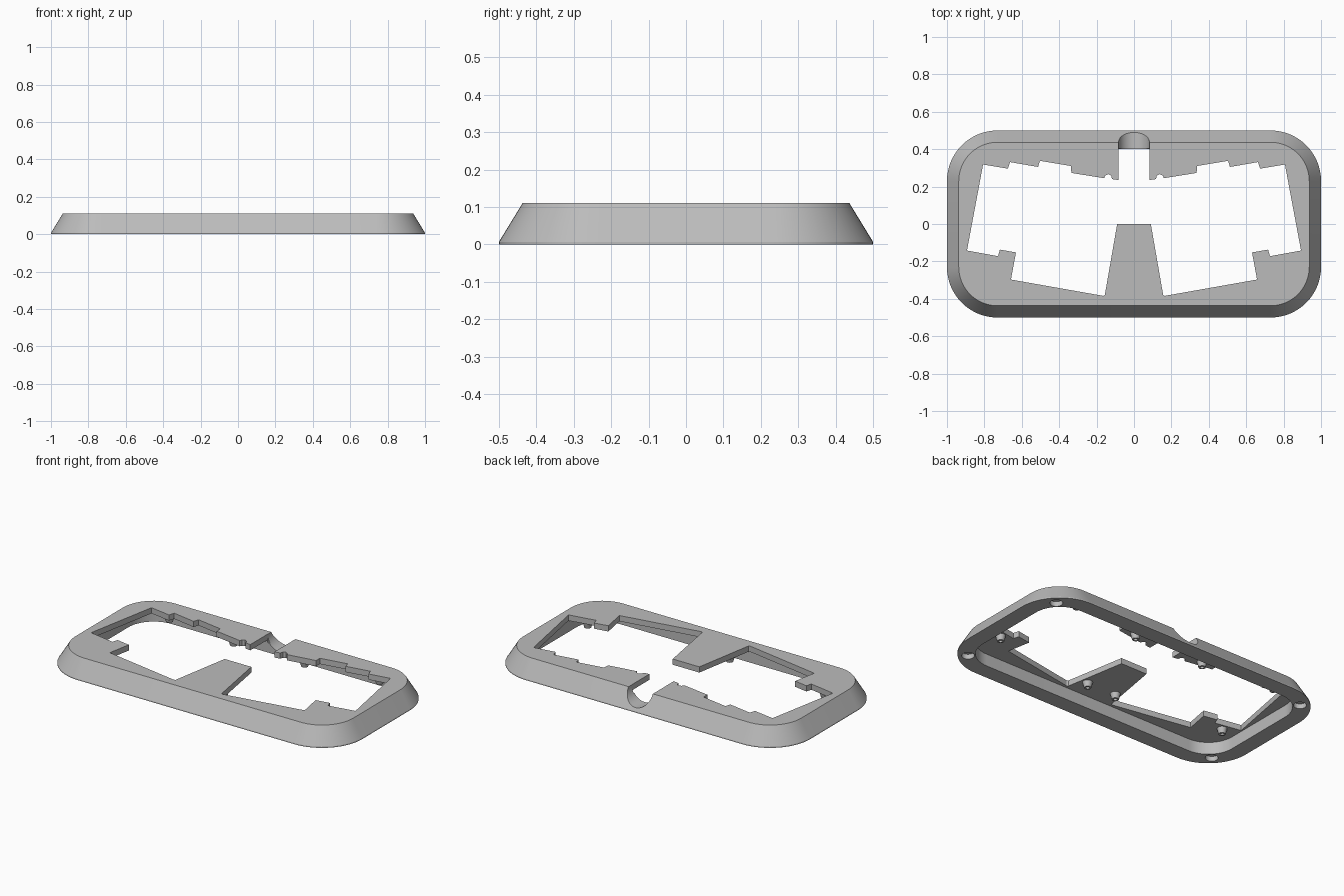
import bpy, bmesh, math

if "Cube" in bpy.data.objects:
    bpy.data.objects.remove(bpy.data.objects["Cube"], do_unlink=True)

grey = bpy.data.materials.new("plain_grey")
grey.use_nodes = True
COLOUR = (0.5, 0.5, 0.5, 1)
grey.diffuse_color = COLOUR
grey.node_tree.nodes["Principled BSDF"].inputs["Base Color"].default_value = COLOUR


def rounded_rect(hx, hy, r, steps=16):
    pts = []
    for k, (sx, sy) in enumerate([(1, 1), (-1, 1), (-1, -1), (1, -1)]):
        for i in range(steps + 1):
            a = math.pi / 2 * (k + i / steps)
            pts.append((sx * (hx - r) + r * math.cos(a), sy * (hy - r) + r * math.sin(a)))
    return pts


def loft(name, layers, capped=True):
    """Skin a stack of (outline, z) layers."""
    bm = bmesh.new()
    rings = [[bm.verts.new((x, y, z)) for x, y in pts] for pts, z in layers]
    n = len(rings[0])
    pairs = list(zip(rings, rings[1:]))
    if not capped:
        pairs.append((rings[-1], rings[0]))
    for low, high in pairs:
        for i in range(n):
            j = (i + 1) % n
            bm.faces.new((low[i], low[j], high[j], high[i]))
    if capped:
        bm.faces.new(rings[0])
        bm.faces.new(rings[-1])
    bmesh.ops.recalc_face_normals(bm, faces=bm.faces)
    mesh = bpy.data.meshes.new(name)
    bm.to_mesh(mesh)
    bm.free()
    obj = bpy.data.objects.new(name, mesh)
    bpy.context.collection.objects.link(obj)
    mesh.materials.append(grey)
    return obj


def activate(obj):
    bpy.ops.object.select_all(action="DESELECT")
    obj.select_set(True)
    bpy.context.view_layer.objects.active = obj


def cut(obj, cutter):
    cutter.hide_render = True
    mod = obj.modifiers.new("cut", "BOOLEAN")
    mod.operation = "DIFFERENCE"
    mod.solver = "EXACT"
    mod.object = cutter
    activate(obj)
    bpy.ops.object.modifier_apply(modifier=mod.name)
    bpy.data.objects.remove(cutter, do_unlink=True)


def circle(x, y, r, n=32):
    return [(x + r * math.cos(2 * math.pi * i / n), y + r * math.sin(2 * math.pi * i / n))
            for i in range(n)]


TOP, PLATE_UNDER = 0.11, 0.075

# Tapered frame body
frame = loft("frame", [(rounded_rect(1, 0.5, 0.27), 0),
                       (rounded_rect(1, 0.5, 0.27), 0.007),
                       (rounded_rect(0.937, 0.437, 0.207), TOP)])

# Hollow underside
inner = rounded_rect(0.9, 0.4, 0.17)
cut(frame, loft("cavity_cutter", [(inner, -0.1), (inner, PLATE_UNDER)]))

# Symmetric opening with centre tongue, stepped rear edge and cable gap
half = [(0.082, 0.405), (0.082, 0.235), (0.117, 0.24), (0.122, 0.258), (0.138, 0.267),
        (0.154, 0.258), (0.16, 0.245), (0.335, 0.273), (0.337, 0.31), (0.503, 0.338),
        (0.513, 0.305), (0.663, 0.331), (0.674, 0.296), (0.807, 0.318), (0.893, -0.142),
        (0.727, -0.172), (0.717, -0.137), (0.631, -0.152), (0.658, -0.297),
        (0.165, -0.384), (0.156, -0.38), (0.09, 0)]
opening = half + [(-x, y) for x, y in reversed(half)]
cut(frame, loft("opening_cutter", [(opening, 0.06), (opening, 0.2)]))

# Round cable groove through the rear wall
bpy.ops.mesh.primitive_cylinder_add(vertices=48, radius=0.082, depth=0.3,
                                    location=(0, 0.53, 0.106),
                                    rotation=(math.pi / 2, 0, 0))
cut(frame, bpy.context.object)

# Foot recesses under the corners
for sx in (1, -1):
    for sy in (1, -1):
        spot = circle(sx * 0.88, sy * 0.38, 0.036)
        cut(frame, loft("recess_cutter", [(spot, -0.05), (spot, 0.03)]))

activate(frame)
bpy.ops.object.shade_smooth_by_angle(angle=math.radians(25))

# Hollow screw bosses hanging under the plate
for x, y in [(0.24, 0.3), (0.1, -0.28), (0.8, -0.195), (0.71, 0.352)]:
    for side, label in ((1, "left"), (-1, "right")):
        profile = [(0.03, PLATE_UNDER + 0.005), (0.02, 0.04), (0.011, 0.04),
                   (0.011, PLATE_UNDER + 0.005)]
        boss = loft(f"screw_boss_{label}",
                    [(circle(side * x, y, r, 20), z) for r, z in profile], capped=False)
        activate(boss)
        bpy.ops.object.shade_smooth_by_angle(angle=math.radians(30))
